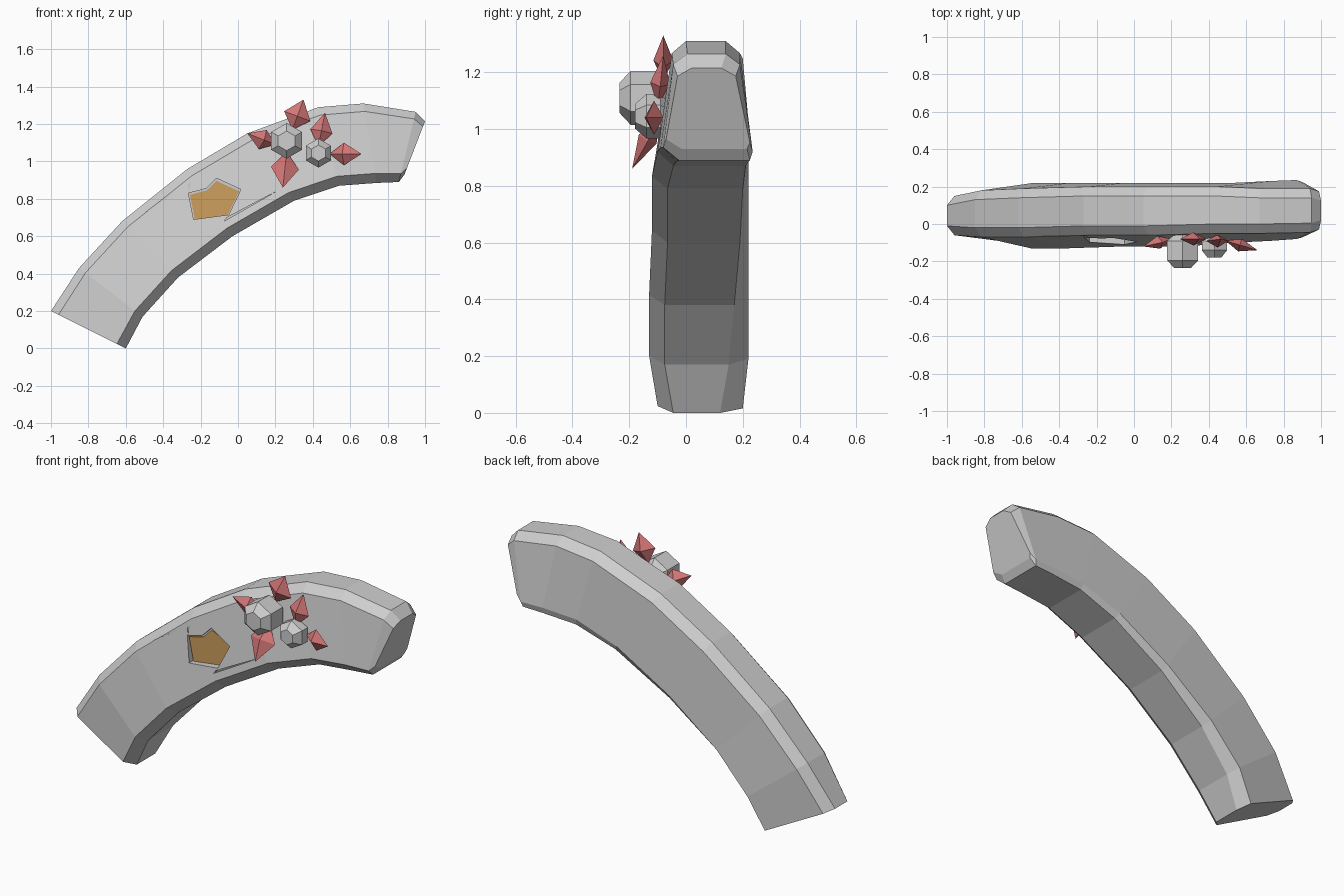
import bpy, bmesh, math
from mathutils import Vector

if "Cube" in bpy.data.objects:
    bpy.data.objects.remove(bpy.data.objects["Cube"], do_unlink=True)


def material(name, rgb):
    m = bpy.data.materials.new(name)
    m.use_nodes = True
    m.diffuse_color = (*rgb, 1)
    m.node_tree.nodes["Principled BSDF"].inputs["Base Color"].default_value = (*rgb, 1)
    return m


GREY = material("pale stone grey", (0.62, 0.62, 0.62))
ORANGE = material("amber", (0.62, 0.35, 0.11))
RED = material("coral red", (0.65, 0.18, 0.18))


def make(name, rings, mat, caps=True):
    """Loft faces through rings of points; a one-point ring is a tip."""
    bm = bmesh.new()
    loops = [[bm.verts.new(p) for p in ring] for ring in rings]
    for a, b in zip(loops, loops[1:]):
        n = max(len(a), len(b))
        for i in range(n):
            j = (i + 1) % n
            quad = [a[i % len(a)], a[j % len(a)], b[j % len(b)], b[i % len(b)]]
            bm.faces.new(list(dict.fromkeys(quad)))
    if caps:
        for loop in (loops[0], loops[-1]):
            if len(loop) > 2:
                bm.faces.new(loop)
    bmesh.ops.recalc_face_normals(bm, faces=bm.faces)
    mesh = bpy.data.meshes.new(name)
    bm.to_mesh(mesh)
    bm.free()
    mesh.materials.append(mat)
    obj = bpy.data.objects.new(name, mesh)
    bpy.context.collection.objects.link(obj)
    return obj


def section(ox, oz, ix, iz, f0, f1, b0, b1, c):
    """Chamfered cross-section between an outer and an inner point of the arch."""
    prof = [(0, f0 + .05), (0, b0 - .05), (.1, b0), (.92, b1),
            (1, b1 - c), (1, f1 + .055), (.88, f1), (.1, f0)]
    return [(ox + (ix - ox) * t, y, oz + (iz - oz) * t) for t, y in prof]


# Curved arch body: outer x z, inner x z, front and back depths, back chamfer
arch = make("arch_body", [section(*s) for s in [
    (-1.0, .20, -.60, .00, -.06, -.10, .15, .20, .08),
    (-.85, .43, -.51, .17, -.07, -.13, .18, .22, .07),
    (-.62, .68, -.32, .38, -.07, -.13, .19, .22, .05),
    (-.27, .96, -.03, .60, -.06, -.12, .20, .22, .03),
    (.05, 1.15, .30, .79, -.06, -.12, .20, .22, .02),
    (.43, 1.29, .54, .87, -.05, -.10, .20, .22, .01),
    (.67, 1.31, .74, .885, -.05, -.09, .19, .23, .01),
    (.95, 1.265, .86, .89, -.045, -.08, .19, .235, .01),
    (1.0, 1.215, .89, .93, -.03, -.07, .175, .225, .01),
]], GREY)


# Chipped recess and the two shallow cracks leading to it
def carve(outline, depth):
    cutter = make("cutter", [[(x, y, z) for x, z in outline] for y in (-.3, depth)], GREY)
    cutter.hide_render = True
    mod = arch.modifiers.new("carve", "BOOLEAN")
    mod.operation, mod.solver, mod.object = "DIFFERENCE", "EXACT", cutter
    bpy.context.view_layer.objects.active = arch
    bpy.ops.object.modifier_apply(modifier=mod.name)
    bpy.data.objects.remove(cutter, do_unlink=True)


chip = [(-.265, .83), (-.17, .855), (-.115, .91), (.015, .85), (-.05, .715), (-.237, .69)]
carve(chip, -.06)
carve([(-.61, .65), (-.245, .92), (-.262, .835), (-.27, .88)], -.065)
carve([(-.075, .68), (.205, .84), (-.06, .70)], -.085)

# Amber plate on the floor of the recess
make("amber_inlay", [[(x * .94 - .008, y, .79 + (z - .79) * .94 - .006) for x, z in chip]
                     for y in (-.068, -.06)], ORANGE)


# Flat pointed petals: base, tip, half width
def petal(name, base, tip, half):
    base, tip = Vector(base), Vector(tip)
    axis = (tip - base).normalized()
    side = axis.cross(Vector((0, 1, 0))).normalized() * half
    up = side.normalized().cross(axis) * .035
    mid = base.lerp(tip, .45)
    make(name, [[base], [mid + side, mid + up, mid - side, mid - up], [tip]], RED)


for i, (base, tip, half) in enumerate([
    ((.29, -.08, 1.17), (.35, -.08, 1.33), .075),
    ((.20, -.08, 1.09), (.05, -.12, 1.15), .055),
    ((.26, -.09, 1.05), (.24, -.19, .86), .075),
    ((.43, -.10, 1.08), (.465, -.08, 1.26), .06),
    ((.49, -.09, 1.04), (.66, -.14, 1.04), .06),
]):
    petal(f"petal_{i + 1}", base, tip, half)


# Six-sided faceted gems facing the front
def gem(name, x, z, radius, y_front, y_back):
    rings = []
    for y, r in ((y_front, .55), (y_front + .04, 1), (y_back - .03, 1), (y_back, .6)):
        rings.append([(x + radius * r * math.sin(k * math.pi / 3), y,
                       z + radius * r * math.cos(k * math.pi / 3)) for k in range(6)])
    make(name, rings, GREY)


gem("large_gem", .26, 1.11, .095, -.235, -.06)
gem("small_gem", .43, 1.045, .078, -.18, -.06)
